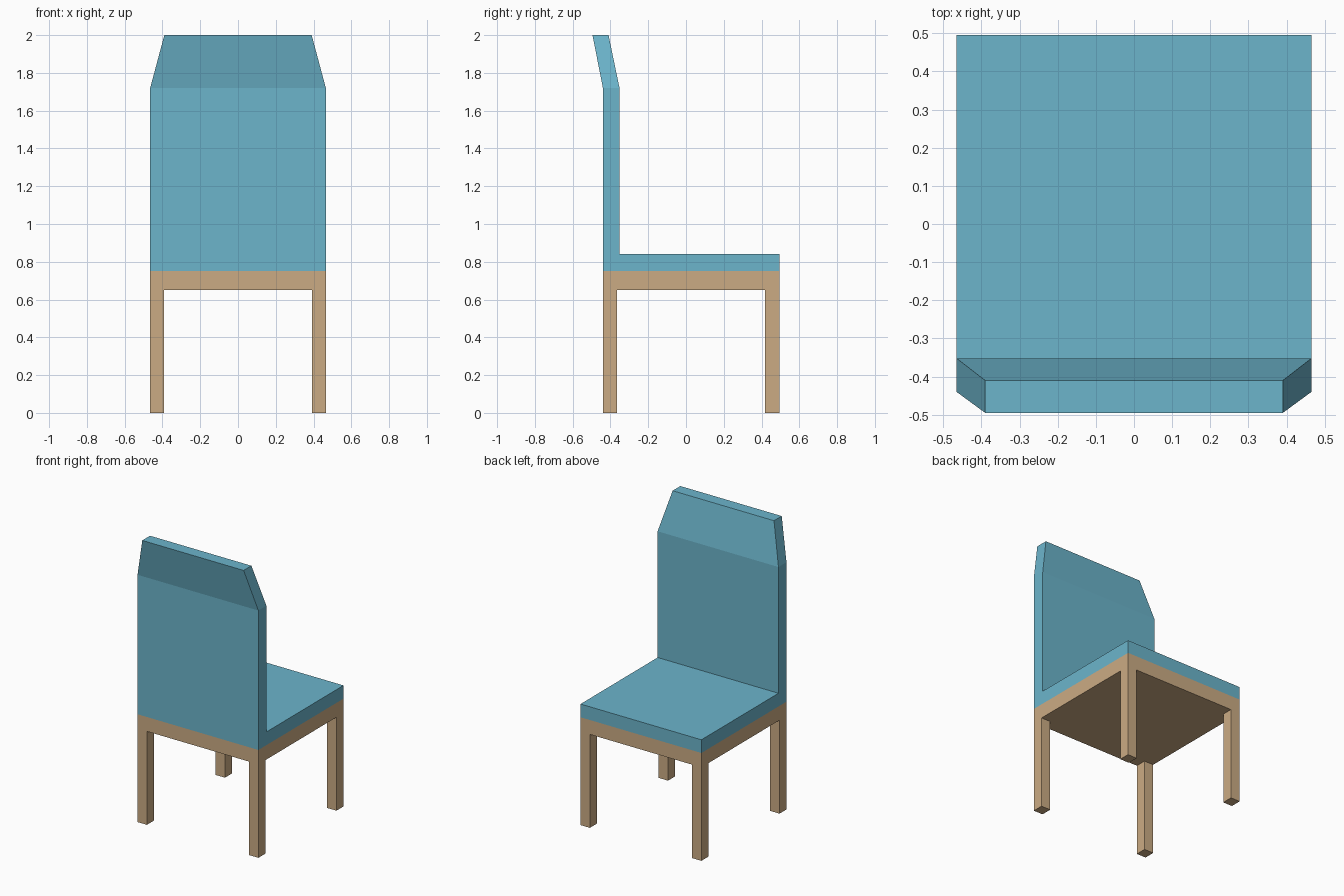
import bpy, bmesh
from mathutils import Vector

if "Cube" in bpy.data.objects:
    bpy.data.objects.remove(bpy.data.objects["Cube"])

HALF_W = 0.465                 # half width of seat and frame
BACK, FRONT = -0.44, 0.495     # depth limits of seat and frame
LEG_TOP, FRAME_TOP = 0.65, 0.75


def add_object(name, bm, color):
    bmesh.ops.recalc_face_normals(bm, faces=bm.faces)
    mesh = bpy.data.meshes.new(name)
    bm.to_mesh(mesh)
    bm.free()
    mat = bpy.data.materials.new(name + "_material")
    mat.diffuse_color = color
    mat.use_nodes = True
    mat.node_tree.nodes["Principled BSDF"].inputs["Base Color"].default_value = mat.diffuse_color
    mesh.materials.append(mat)
    obj = bpy.data.objects.new(name, mesh)
    bpy.context.collection.objects.link(obj)
    return obj


# Wooden frame: a slab whose four underside corners are extruded into legs
bm = bmesh.new()
bmesh.ops.create_cube(bm, size=1)
bmesh.ops.scale(bm, verts=bm.verts, vec=(2 * HALF_W, FRONT - BACK, FRAME_TOP - LEG_TOP))
bmesh.ops.translate(bm, verts=bm.verts,
                    vec=(0, (FRONT + BACK) / 2, (FRAME_TOP + LEG_TOP) / 2))
inner_x, inner_back, inner_front = 0.393, -0.364, 0.418
cuts = [((-inner_x, 0, 0), (1, 0, 0)), ((inner_x, 0, 0), (1, 0, 0)),
        ((0, inner_back, 0), (0, 1, 0)), ((0, inner_front, 0), (0, 1, 0))]
for co, no in cuts:
    bmesh.ops.bisect_plane(bm, geom=bm.verts[:] + bm.edges[:] + bm.faces[:],
                           plane_co=co, plane_no=no)
corners = []
for f in bm.faces:
    c = f.calc_center_median()
    if (abs(c.z - LEG_TOP) < 1e-4 and abs(c.x) > inner_x
            and not inner_back < c.y < inner_front):
        corners.append(f)
legs = bmesh.ops.extrude_discrete_faces(bm, faces=corners)["faces"]
for f in legs:
    bmesh.ops.translate(bm, verts=f.verts, vec=Vector((0, 0, -LEG_TOP)))
add_object("frame_with_legs", bm, (0.60, 0.41, 0.23, 1))

# Upholstery: L-shaped side profile (half width, y, z), tapering at the headrest
profile = [(HALF_W, BACK, 0.75), (HALF_W, FRONT, 0.75), (HALF_W, FRONT, 0.842),
           (HALF_W, -0.352, 0.842), (HALF_W, -0.352, 1.72),
           (0.39, -0.41, 2.0), (0.39, -0.495, 2.0), (HALF_W, BACK, 1.72)]
bm = bmesh.new()
left = [bm.verts.new((-x, y, z)) for x, y, z in profile]
right = [bm.verts.new((x, y, z)) for x, y, z in profile]
for side in (left, right):
    bm.faces.new([side[i] for i in (0, 1, 2, 3, 4, 7)])
    bm.faces.new([side[i] for i in (4, 5, 6, 7)])
for i in range(len(profile)):
    j = (i + 1) % len(profile)
    bm.faces.new((left[i], left[j], right[j], right[i]))
add_object("seat_and_backrest", bm, (0.15, 0.46, 0.60, 1))
